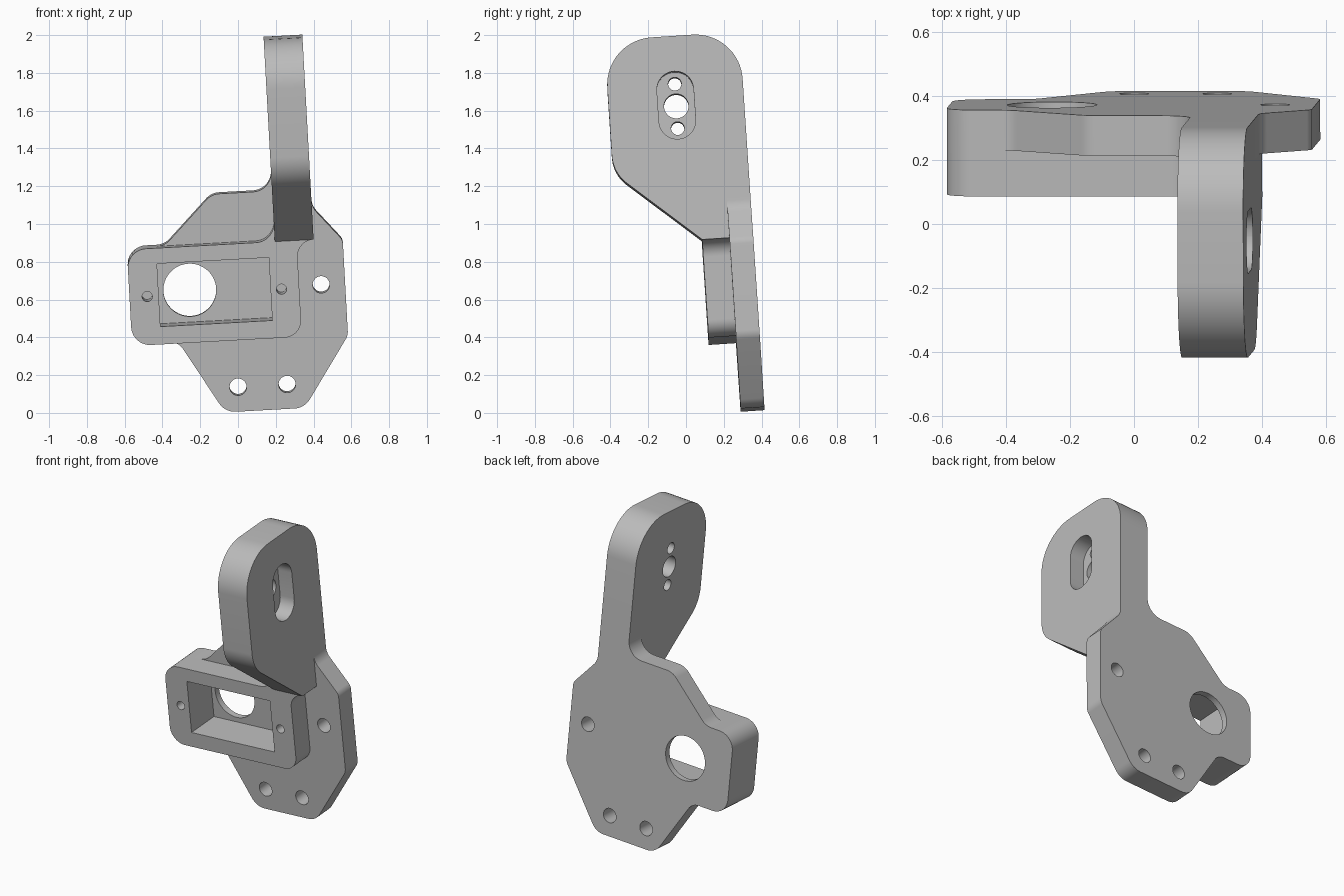
import bpy, bmesh, math
from mathutils import Vector

if "Cube" in bpy.data.objects:
    bpy.data.objects.remove(bpy.data.objects["Cube"], do_unlink=True)

grey = bpy.data.materials.new("plain grey")
grey.use_nodes = True
grey.diffuse_color = (0.5, 0.5, 0.5, 1)
grey.node_tree.nodes["Principled BSDF"].inputs["Base Color"].default_value = grey.diffuse_color


def rounded(corners, steps=10):
    """Outline from (u, v, radius) corners, each corner replaced by an arc."""
    out = []
    for i, (u, v, r) in enumerate(corners):
        p = Vector((u, v))
        if not r:
            out.append(p)
            continue
        a = (Vector(corners[i - 1][:2]) - p).normalized()
        b = (Vector(corners[(i + 1) % len(corners)][:2]) - p).normalized()
        half = a.angle(b) / 2
        centre = p + (a + b).normalized() * r / math.sin(half)
        start = p + a * r / math.tan(half) - centre
        end = p + b * r / math.tan(half) - centre
        sweep = math.atan2(start.x * end.y - start.y * end.x, start.dot(end))
        for k in range(steps + 1):
            t = sweep * k / steps
            c, s = math.cos(t), math.sin(t)
            out.append(centre + Vector((start.x * c - start.y * s, start.x * s + start.y * c)))
    return out


def circle(u, v, r, n=40):
    return [Vector((u + r * math.cos(math.tau * k / n), v + r * math.sin(math.tau * k / n)))
            for k in range(n)]


def prism(name, outline, lo, hi, axis="y"):
    """Extrude an outline along y (outline in x, z) or along x (outline in y, z)."""
    def place(p, t):
        return (p.x, t, p.y) if axis == "y" else (t, p.x, p.y)
    bm = bmesh.new()
    face = bm.faces.new([bm.verts.new(place(p, lo)) for p in outline])
    top = bmesh.ops.extrude_face_region(bm, geom=[face])
    shift = Vector((0, hi - lo, 0)) if axis == "y" else Vector((hi - lo, 0, 0))
    bmesh.ops.translate(bm, vec=shift, verts=[g for g in top["geom"] if isinstance(g, bmesh.types.BMVert)])
    bmesh.ops.recalc_face_normals(bm, faces=bm.faces)
    mesh = bpy.data.meshes.new(name)
    bm.to_mesh(mesh)
    bm.free()
    mesh.materials.append(grey)
    ob = bpy.data.objects.new(name, mesh)
    bpy.context.collection.objects.link(ob)
    return ob


def combine(target, other, operation):
    """Apply a boolean and discard the second object."""
    other.hide_render = True
    mod = target.modifiers.new(other.name, "BOOLEAN")
    mod.operation, mod.object, mod.solver = operation, other, "EXACT"
    bpy.context.view_layer.objects.active = target
    bpy.ops.object.modifier_apply(modifier=mod.name)
    bpy.data.objects.remove(other, do_unlink=True)


# Main levels of the bracket
BACK, PLATE, FRONT = 0.415, 0.289, 0.145
LEFT, RIGHT = 0.2445, 0.45          # sides of the upright arm
LOW, HIGH = 0.3755, 0.887           # bottom and top of the motor box

# Back plate
bracket = prism("mounting_bracket", rounded([
    (-0.068, -0.0125, 0.1), (0.354, -0.0125, 0.1), (0.604, 0.359, 0.08), (0.604, 0.866, 0.06),
    (RIGHT, 1.05, 0.1), (RIGHT, 1.3, 0), (LEFT, 1.3, 0), (LEFT, 1.147, 0.1), (-0.077, 1.147, 0.1),
    (-0.34, HIGH, 0.1), (-0.54, HIGH, 0.1), (-0.54, LOW, 0.1), (-0.296, LOW, 0.08)]), PLATE, BACK)

# Motor box, with fillets running into the arm
box = prism("motor_box", rounded([
    (-0.54, LOW, 0.1), (0.36, LOW, 0.09), (0.36, HIGH, 0.089), (RIGHT, HIGH, 0),
    (RIGHT, 1.0, 0), (LEFT, 1.0, 0), (LEFT, HIGH, 0.1), (-0.54, HIGH, 0.1)]), FRONT, PLATE)
combine(bracket, box, "UNION")

# Upright arm
arm = prism("upright_arm", rounded([
    (FRONT, HIGH, 0), (-0.303, 1.271, 0.2), (-0.303, 1.974, 0.25),
    (BACK, 1.974, 0.25), (BACK, HIGH, 0)], 16), LEFT, RIGHT, "x")
combine(bracket, arm, "UNION")

# Pocket, shaft opening and blind screw holes of the box
pocket = [Vector(p) for p in ((-0.385, 0.47), (0.208, 0.47), (0.208, 0.804), (-0.385, 0.804))]
combine(bracket, prism("pocket_cutter", pocket, 0.0, 0.375), "DIFFERENCE")
combine(bracket, prism("opening_cutter", circle(-0.219, 0.64, 0.14, 64), 0.3, 0.5), "DIFFERENCE")
for x in (-0.446, 0.266):
    combine(bracket, prism("screw_cutter", circle(x, 0.633, 0.027, 24), 0.0, 0.32), "DIFFERENCE")

# Plate bolt holes
for x, z in ((0.477, 0.636), (0.008, 0.118), (0.268, 0.118)):
    combine(bracket, prism("bolt_cutter", circle(x, z, 0.045), 0.2, 0.5), "DIFFERENCE")

# Arm slot and its three through holes
y, z, r = 0.055, 1.607, 0.097
slot = rounded([(y - r, z - 0.18, r * 0.999), (y + r, z - 0.18, r * 0.999),
                (y + r, z + 0.18, r * 0.999), (y - r, z + 0.18, r * 0.999)])
combine(bracket, prism("slot_cutter", slot, 0.35, 0.6, "x"), "DIFFERENCE")
for dz, radius in ((0, 0.065), (0.118, 0.035), (-0.118, 0.035)):
    combine(bracket, prism("arm_hole_cutter", circle(y, z + dz, radius), 0.1, 0.6, "x"), "DIFFERENCE")

# Slight lean and shading
bracket.rotation_euler = (math.radians(3.8), math.radians(-3.15), 0)
bpy.ops.object.select_all(action="DESELECT")
bracket.select_set(True)
bpy.context.view_layer.objects.active = bracket
bpy.ops.object.shade_smooth_by_angle(angle=math.radians(25))
